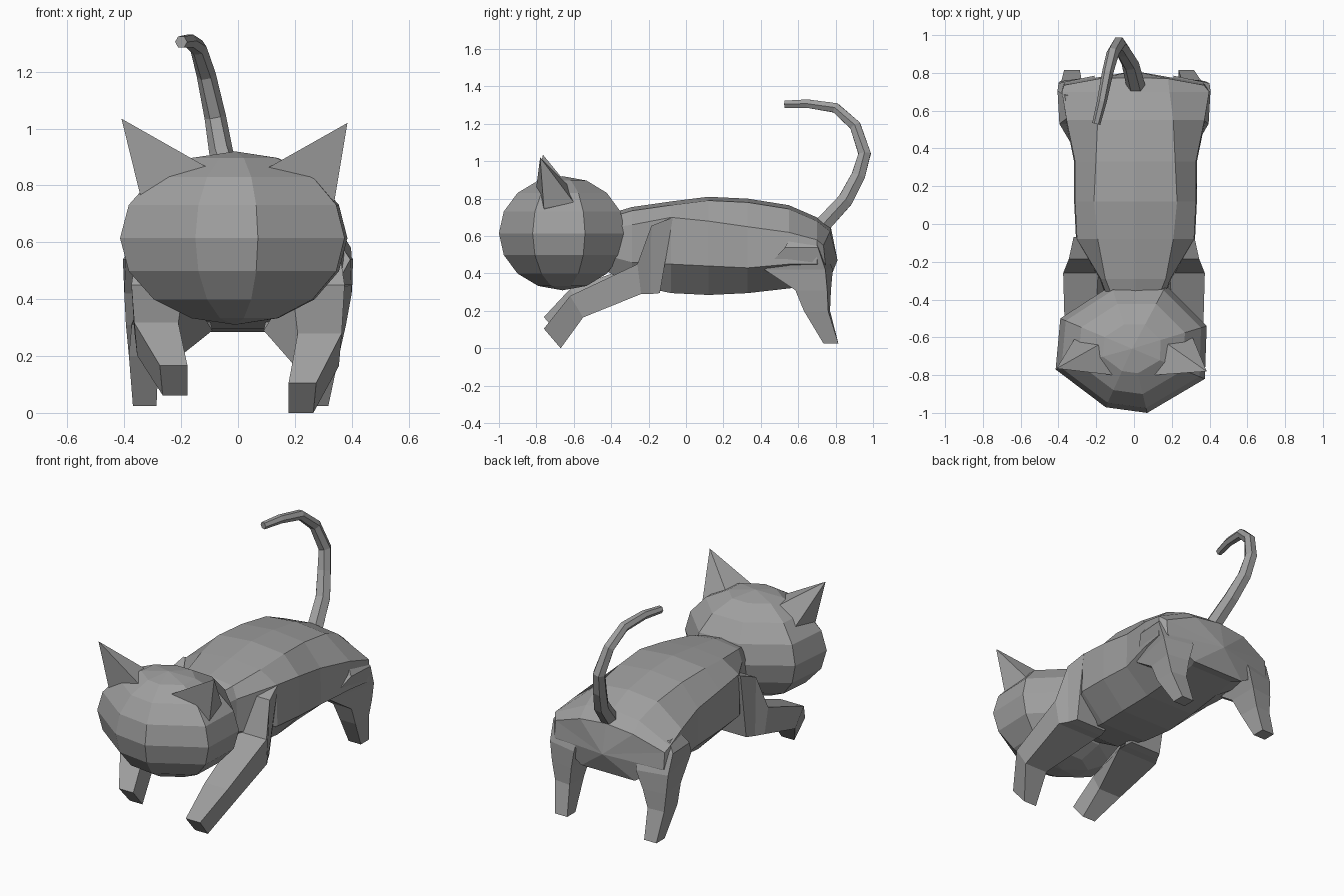
import bpy, bmesh, math
from mathutils import Vector

if "Cube" in bpy.data.objects:
    bpy.data.objects.remove(bpy.data.objects["Cube"])

fur = bpy.data.materials.new("grey fur")
fur.use_nodes = True
fur.diffuse_color = (0.35, 0.35, 0.35, 1)
fur.node_tree.nodes["Principled BSDF"].inputs["Base Color"].default_value = fur.diffuse_color


def loft(name, rings, start=None, end=None):
    """Skin a list of equal-length rings; close the ends flat or to a point."""
    bm = bmesh.new()
    loops = [[bm.verts.new(p) for p in ring] for ring in rings]
    n = len(loops[0])
    for a, b in zip(loops, loops[1:]):
        for i in range(n):
            j = (i + 1) % n
            bm.faces.new((a[i], a[j], b[j], b[i]))
    for loop, tip in ((loops[0], start), (loops[-1], end)):
        if tip is None:
            bm.faces.new(loop)
        else:
            v = bm.verts.new(tip)
            for i in range(n):
                bm.faces.new((loop[i], loop[(i + 1) % n], v))
    bmesh.ops.recalc_face_normals(bm, faces=bm.faces)
    mesh = bpy.data.meshes.new(name)
    bm.to_mesh(mesh)
    bm.free()
    mesh.materials.append(fur)
    obj = bpy.data.objects.new(name, mesh)
    bpy.context.collection.objects.link(obj)


# Head: eight-sided, slightly turned ball
outline = [(.08, -.34), (.385, -.16), (.395, .12), (.18, .335),
           (-.11, .335), (-.38, .16), (-.405, -.11), (-.14, -.31)]
head_rings = []
for k in range(1, 8):
    a = math.pi * k / 8
    head_rings.append([(-.01 + x * math.sin(a), -.66 + y * math.sin(a), .615 + .305 * math.cos(a))
                       for x, y in outline])
loft("head", head_rings, (-.01, -.66, .92), (-.01, -.66, .31))

# Body: y, top width, side width, top z, upper side z, lower side z, bottom z
stations = [(-.44, .10, .13, .71, .64, .50, .42),
            (-.29, .16, .185, .755, .66, .46, .34),
            (-.08, .20, .31, .785, .70, .45, .295),
            (.12, .22, .32, .81, .68, .44, .285),
            (.33, .21, .32, .80, .65, .43, .295),
            (.55, .20, .365, .765, .62, .45, .32),
            (.70, .18, .39, .70, .58, .45, .34)]
body_rings = []
for y, wt, ws, t, u, l, b in stations:
    half = [(wt, t - .02), (ws, u), (ws + .005, l), (wt * .8, b)]
    ring = [(0, t)] + half + [(-x, z) for x, z in reversed(half)]
    body_rings.append([(x + .008, y, z) for x, z in ring])
# Rounded rump
rump = [(.18, .77, .625), (.37, .735, .55), (.37, .745, .45), (.18, .755, .335)]
body_rings.append([(0, .775, .645)] + rump + [(-x, y, z) for x, y, z in reversed(rump)])
loft("body", body_rings, end=(0, .81, .47))


def front_leg(name, side, lift):
    # inner x, outer x, inner bottom x, top (y, z), bottom (y, z), share of the lift
    parts = [(.14, .32, .10, (-.07, .70), (-.14, .295), 0),
             (.17, .345, .09, (-.185, .655), (-.19, .29), 0),
             (.19, .375, .09, (-.26, .45), (-.24, .29), 0),
             (.21, .365, .20, (-.62, .28), (-.55, .165), .6),
             (.178, .275, .178, (-.76, .105), (-.67, 0), 1)]
    rings = []
    for xi, xo, xb, (y1, z1), (y2, z2), s in parts:
        z1, z2 = z1 + lift * s, z2 + lift * s
        rings.append([(side * xi, y1, z1), (side * xo, y1, z1),
                      (side * (xo - .01), y2, z2), (side * xb, y2, z2)])
    loft(name, rings)


def hind_leg(name, side, splay):
    # z, inner x, outer x, front y, back y, front corner inset, back corner inset
    parts = [(.60, .20, .365, .56, .69, .01, .01),
             (.54, .20, .405, .53, .74, .01, .035),
             (.42, .21, .40, .42, .785, .07, .04),
             (.31, .235, .38, .585, .775, .02, .02),
             (.20, .25, .355, .63, .77, 0, .01),
             (.025, .235, .318, .735, .815, 0, 0)]
    rings = []
    for z, xi, xo, y1, y2, front, back in parts:
        dx = splay * max(0, 1 - z / .42)
        rings.append([(side * (x + dx), y, z)
                      for x, y in ((xi, y1), (xo - front, y1), (xo, y2 - back), (xi, y2))])
    loft(name, rings)


def ear(name, side, tip):
    """Pyramid ear rooted inside the head."""
    base = [(.11, -.80, .865), (.17, -.63, .87), (.31, -.60, .78), (.34, -.76, .75)]
    root = [(side * x * .9, y * .95 - .03, z - .06) for x, y, z in base]
    loft(name, [root, [(side * x, y, z) for x, y, z in base]], end=tip)


for word, side, lift, splay, tip in (("left", 1, 0, 0, (.385, -.78, 1.02)),
                                     ("right", -1, .062, .055, (-.41, -.765, 1.035))):
    front_leg(word + "_front_leg", side, lift)
    hind_leg(word + "_hind_leg", side, splay)
    ear(word + "_ear", side, tip)

# Tail: six-sided tube sweeping up and forward
path = [Vector(p) for p in ((.01, .73, .66), (-.02, .85, .79), (-.06, .92, .92), (-.08, .955, 1.04),
                            (-.112, .905, 1.19), (-.14, .80, 1.285), (-.17, .65, 1.308), (-.20, .53, 1.305))]
tail_rings = []
for i, p in enumerate(path):
    d = (path[min(i + 1, len(path) - 1)] - path[max(i - 1, 0)]).normalized()
    u = (Vector((1, 0, 0)) - d * d.x).normalized()
    v = d.cross(u)
    r = .05 - .004 * i
    tail_rings.append([p + r * (u * math.cos(a) + v * math.sin(a))
                       for a in (math.pi * k / 3 for k in range(6))])
loft("tail", tail_rings)
